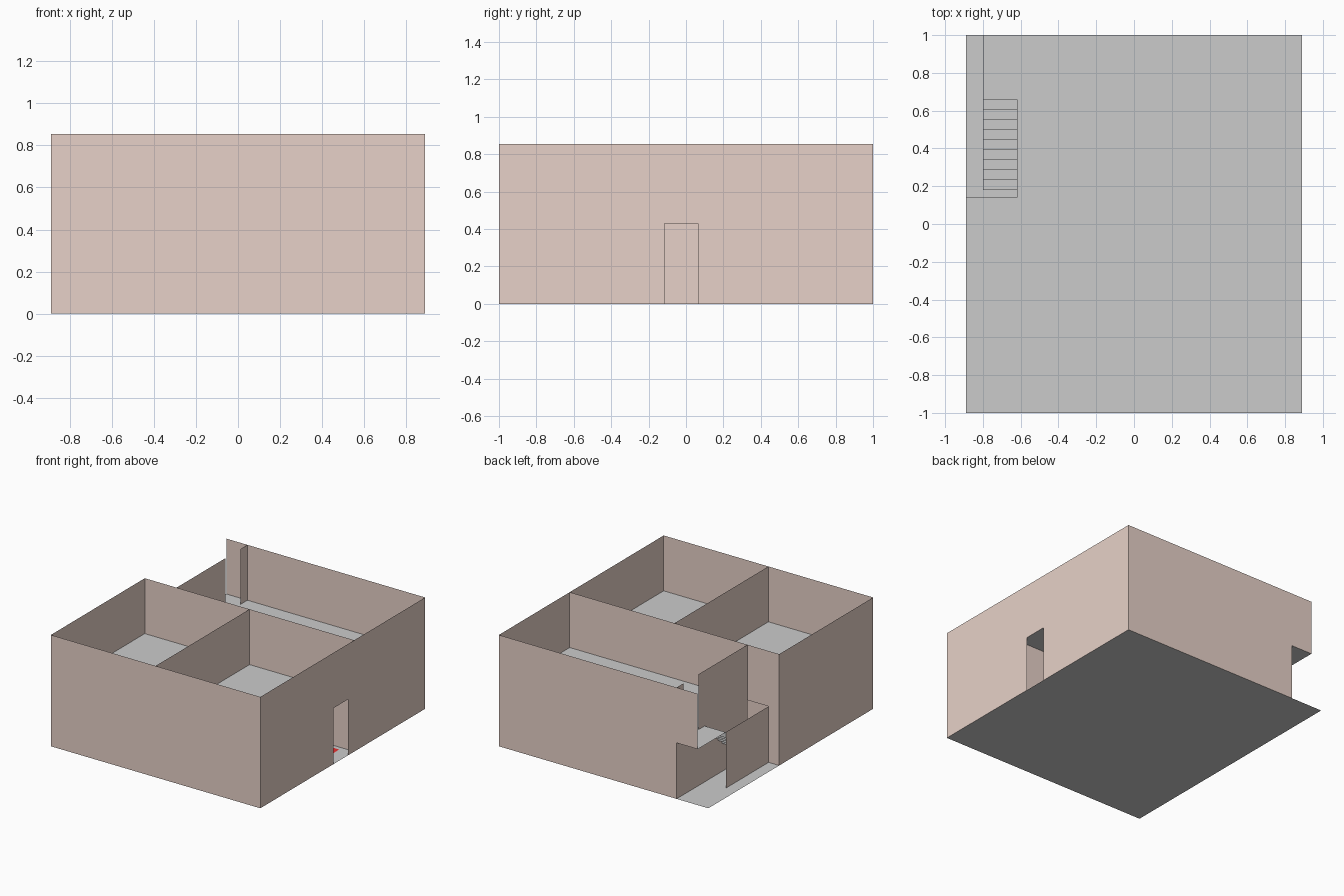
import bpy

if "Cube" in bpy.data.objects:
    bpy.data.objects.remove(bpy.data.objects["Cube"])

X, Y = 0.89, 1.0            # half footprint
MID, TOP = 0.43, 0.855      # storey heights
HALL, BACK = -0.195, 0.14   # lower corridor walls
SL, SR = -0.80, -0.62       # stair sides
S0, S1 = 0.18, 0.66         # stair start and end


def material(name, rgb):
    m = bpy.data.materials.new(name)
    m.diffuse_color = (*rgb, 1)
    m.use_nodes = True
    m.node_tree.nodes["Principled BSDF"].inputs["Base Color"].default_value = m.diffuse_color
    return m


wall_mat = material("wall_paint", (0.80, 0.64, 0.58))
red_mat = material("rug_red", (0.8, 0.03, 0.03))


def sheet(name, quads, mat=None):
    """Object made of separate thin quads."""
    verts = [v for q in quads for v in q]
    faces = [range(i * 4, i * 4 + 4) for i in range(len(quads))]
    me = bpy.data.meshes.new(name)
    me.from_pydata(verts, [], [tuple(f) for f in faces])
    if mat:
        me.materials.append(mat)
    ob = bpy.data.objects.new(name, me)
    bpy.context.collection.objects.link(ob)
    return ob


def wall(a, b, z0, z1):
    return [(*a, z0), (*b, z0), (*b, z1), (*a, z1)]


def flat(x0, x1, y0, y1, z):
    return [(x0, y0, z), (x1, y0, z), (x1, y1, z), (x0, y1, z)]


# Floors: the upper one leaves out the open side strip and the stairwell
sheet("ground_floor", [flat(-X, X, -Y, Y, 0)])
sheet("upper_floor", [
    flat(-X, X, -Y, BACK, MID),
    flat(SR, X, BACK, Y, MID),
    flat(SL, SR, S1, Y, MID),
])

# Outer walls, with a doorway on the right and an open lower back corner
sheet("front_wall", [wall((-X, -Y), (X, -Y), 0, TOP)], wall_mat)
sheet("right_wall", [
    wall((X, -Y), (X, -0.115), 0, MID),
    wall((X, 0.065), (X, Y), 0, MID),
    wall((X, -Y), (X, Y), MID, TOP),
], wall_mat)
sheet("back_wall", [
    wall((X, Y), (SR, Y), 0, MID),
    wall((X, Y), (SL, Y), MID, TOP),
], wall_mat)
sheet("left_wall", [
    wall((-X, HALL), (-X, -Y), 0, MID),
    wall((-X, BACK), (-X, HALL), 0, MID),
    wall((-X, BACK), (-X, -Y), MID, TOP),
], wall_mat)

# Lower rooms and corridor
sheet("lower_partitions", [
    wall((-X, HALL), (X, HALL), 0, MID),
    wall((0, -Y), (0, HALL), 0, MID),
    wall((-X, BACK), (SL, BACK), 0, MID),
    wall((SR, BACK), (X, BACK), 0, MID),
], wall_mat)

# Upper rooms
sheet("upper_partitions", [
    wall((-X, BACK), (X, BACK), MID, TOP),
    wall((0, -Y), (0, BACK), MID, TOP),
], wall_mat)

# Walls beside the stairs, with a doorway at the upper landing
sheet("stair_walls", [
    wall((SL, BACK), (SL, S1), 0, MID),
    wall((SR, BACK), (SR, Y), 0, MID),
    wall((SR, BACK), (SR, 0.735), MID, TOP),
    wall((SR, 0.915), (SR, Y), MID, TOP),
], wall_mat)

# Stairs rising towards the back
n = 10
going, rise = (S1 - S0) / (n - 1), MID / n
steps = []
for i in range(n):
    y = S0 + i * going
    steps.append(wall((SL, y), (SR, y), i * rise, (i + 1) * rise))
    if i < n - 1:
        steps.append(flat(SL, SR, y, y + going, (i + 1) * rise))
sheet("stairs", steps)

# Corridor rug
sheet("rug", [flat(-0.79, 0.79, -0.155, 0.10, 0.004)], red_mat)
